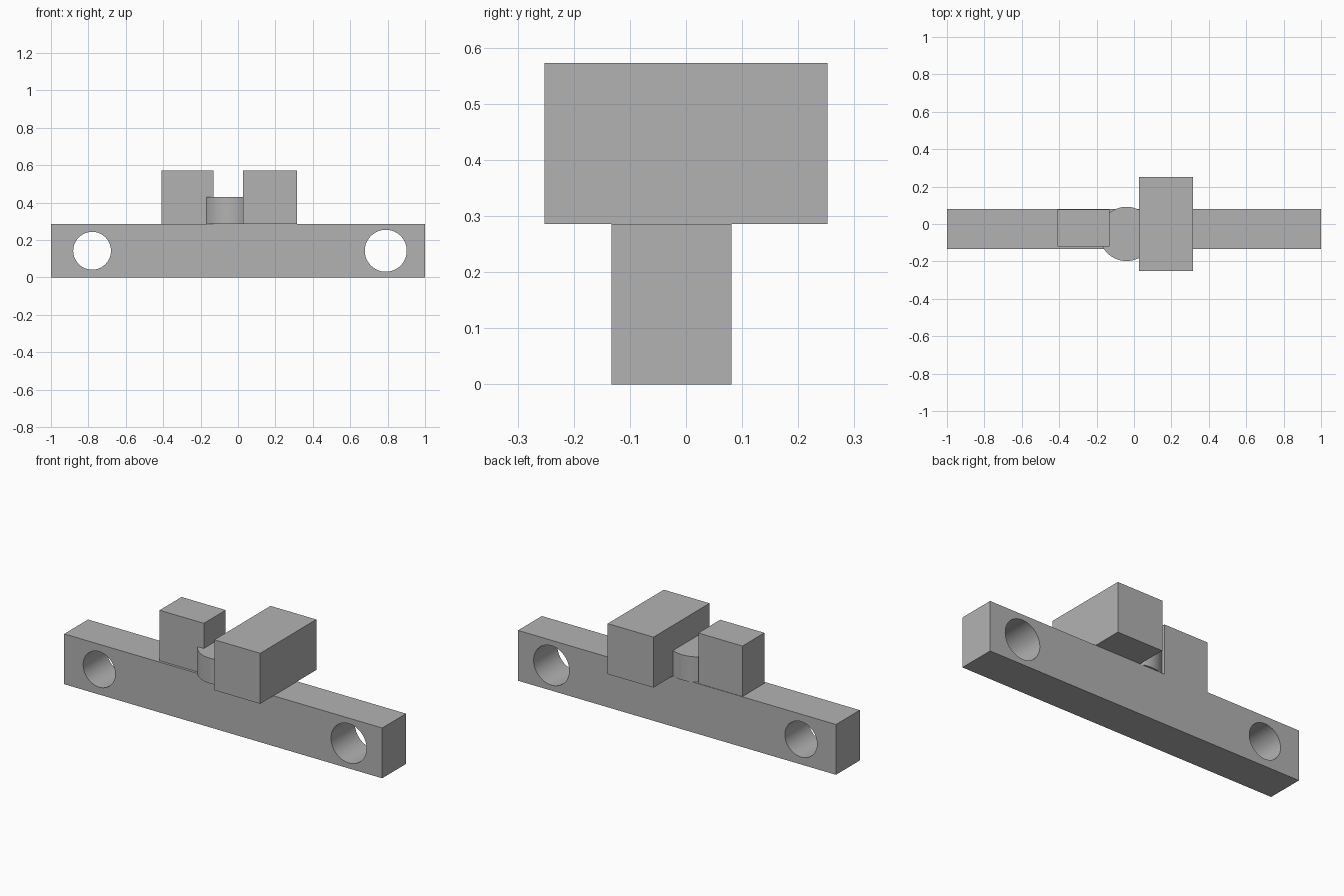
import bpy
import math

default = bpy.data.objects.get("Cube")
if default:
    bpy.data.objects.remove(default, do_unlink=True)

GREY = (0.448, 0.448, 0.448, 1.0)
grey = bpy.data.materials.new("plain_grey")
grey.use_nodes = True
grey.diffuse_color = GREY
grey.node_tree.nodes["Principled BSDF"].inputs["Base Color"].default_value = GREY


def finish(name):
    obj = bpy.context.object
    obj.name = name
    obj.data.materials.append(grey)
    return obj


def box(name, x, y, z):
    """Block spanning the given (low, high) range on each axis."""
    spans = (x, y, z)
    bpy.ops.mesh.primitive_cube_add(size=1, location=[(a + b) / 2 for a, b in spans])
    bpy.context.object.scale = [b - a for a, b in spans]
    bpy.ops.object.transform_apply(location=False, rotation=False, scale=True)
    return finish(name)


def cylinder(name, radius, depth, location, tilt=0):
    bpy.ops.mesh.primitive_cylinder_add(vertices=64, radius=radius, depth=depth,
                                        location=location, rotation=(tilt, 0, 0))
    return finish(name)


def smooth(obj):
    bpy.ops.object.select_all(action="DESELECT")
    obj.select_set(True)
    bpy.context.view_layer.objects.active = obj
    bpy.ops.object.shade_smooth_by_angle(angle=math.radians(30))


BAR_TOP = 0.286
BLOCK_TOP = 0.573

# Long bar with a round hole near each end, the left one a little larger
bar = box("base_bar", (-1, 1), (-0.133, 0.081), (0, BAR_TOP))
for side, x, radius in (("right", -0.78, 0.101), ("left", 0.79, 0.112)):
    cutter = cylinder(side + "_hole_cutter", radius, 1, (x, -0.026, 0.143), math.pi / 2)
    cutter.hide_render = True
    cut = bar.modifiers.new(side + "_hole", "BOOLEAN")
    cut.operation = "DIFFERENCE"
    cut.solver = "EXACT"
    cut.object = cutter
    bpy.context.view_layer.objects.active = bar
    bpy.ops.object.modifier_apply(modifier=cut.name)
    bpy.data.objects.remove(cutter, do_unlink=True)
smooth(bar)

# Blocks standing on the bar
box("small_block", (-0.41, -0.132), (-0.119, 0.078), (BAR_TOP, BLOCK_TOP))
box("wide_block", (0.028, 0.316), (-0.252, 0.252), (BAR_TOP, BLOCK_TOP))

# Short round post between the blocks
post = cylinder("round_post", 0.145, 0.144, (-0.04, -0.053, BAR_TOP + 0.072))
smooth(post)
